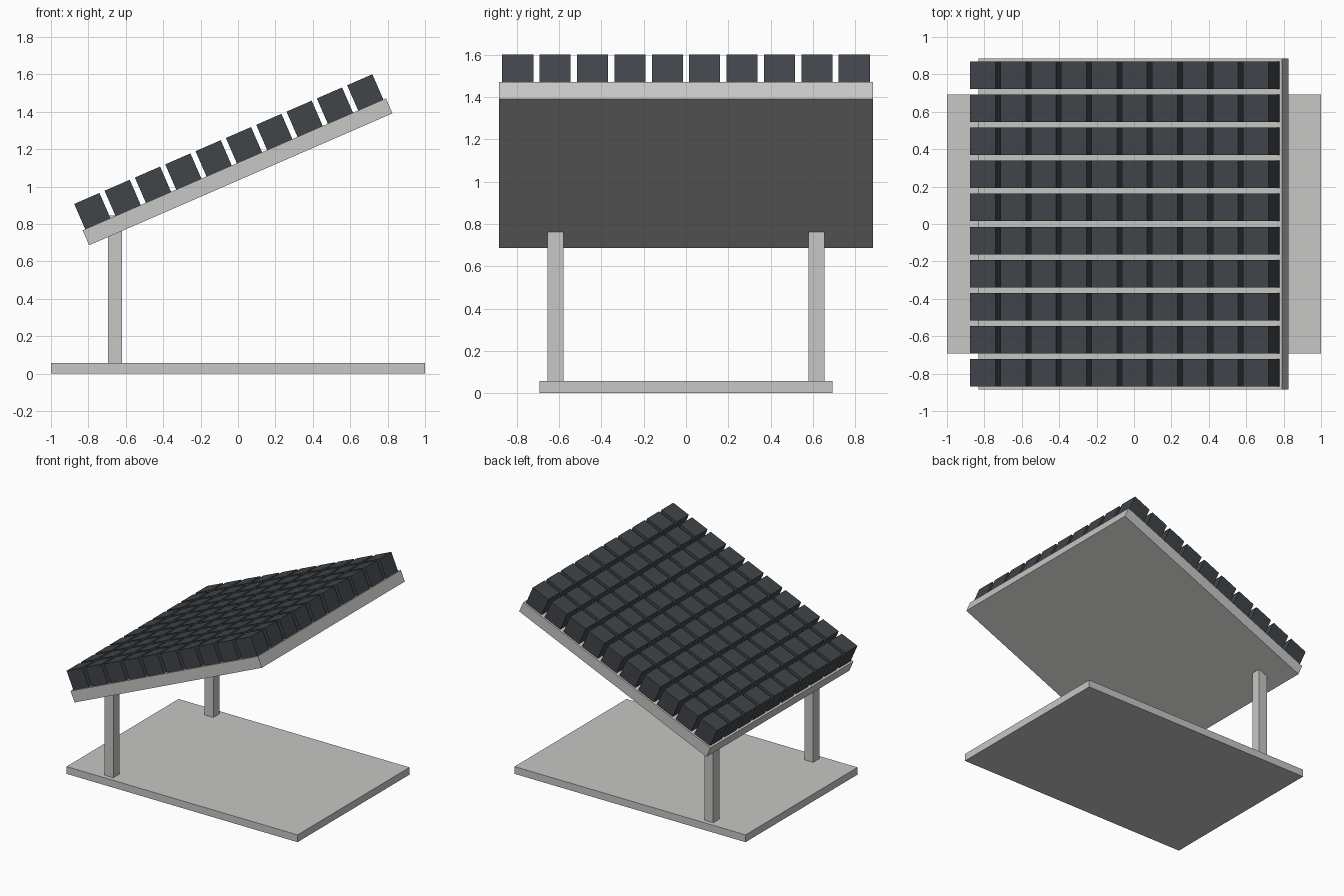
import bpy, math
from mathutils import Matrix, Vector

if "Cube" in bpy.data.objects:
    bpy.data.objects.remove(bpy.data.objects["Cube"])


def material(name, rgb):
    m = bpy.data.materials.new(name)
    m.diffuse_color = (*rgb, 1)
    m.use_nodes = True
    m.node_tree.nodes["Principled BSDF"].inputs["Base Color"].default_value = m.diffuse_color
    return m


GREY = material("light grey", (0.57, 0.57, 0.56))
DARK = material("dark slate", (0.051, 0.058, 0.066))


def box(name, lo, hi, mat, frame=Matrix()):
    """Box between two corners, placed in a local frame."""
    lo, hi = Vector(lo), Vector(hi)
    bpy.ops.mesh.primitive_cube_add(size=1)
    ob = bpy.context.object
    ob.name = name
    size = hi - lo
    ob.data.transform(Matrix.Translation((lo + hi) / 2) @ Matrix.Diagonal((*size, 1)))
    ob.matrix_world = frame
    ob.data.materials.append(mat)
    return ob


# Base plate
box("base", (-1, -0.692, 0), (1, 0.692, 0.057), GREY)

# Two posts near the low edge
for side, y in (("front", -0.618), ("back", 0.618)):
    box(side + "_post", (-0.695, y - 0.038, 0.05), (-0.62, y + 0.038, 0.846), GREY)

# Tilted square panel
tilt = Matrix.Translation((-0.0025, 0, 1.079)) @ Matrix.Rotation(-math.radians(23.5), 4, "Y")
half = 0.884
thick = 0.0437
box("panel", (-half, -half, -thick), (half, half, thick), GREY, tilt)

# Ten by ten grid of blocks standing on the panel
pitch, size = 0.1768, 0.147
start = -4.5 * pitch
block = box("block_grid", (start - size / 2, start - size / 2, thick),
            (start + size / 2, start + size / 2, thick + size), DARK, tilt)
for axis in range(2):
    mod = block.modifiers.new("repeat", "ARRAY")
    mod.count = 10
    mod.use_relative_offset = False
    mod.use_constant_offset = True
    offset = [0, 0, 0]
    offset[axis] = pitch
    mod.constant_offset_displace = offset
